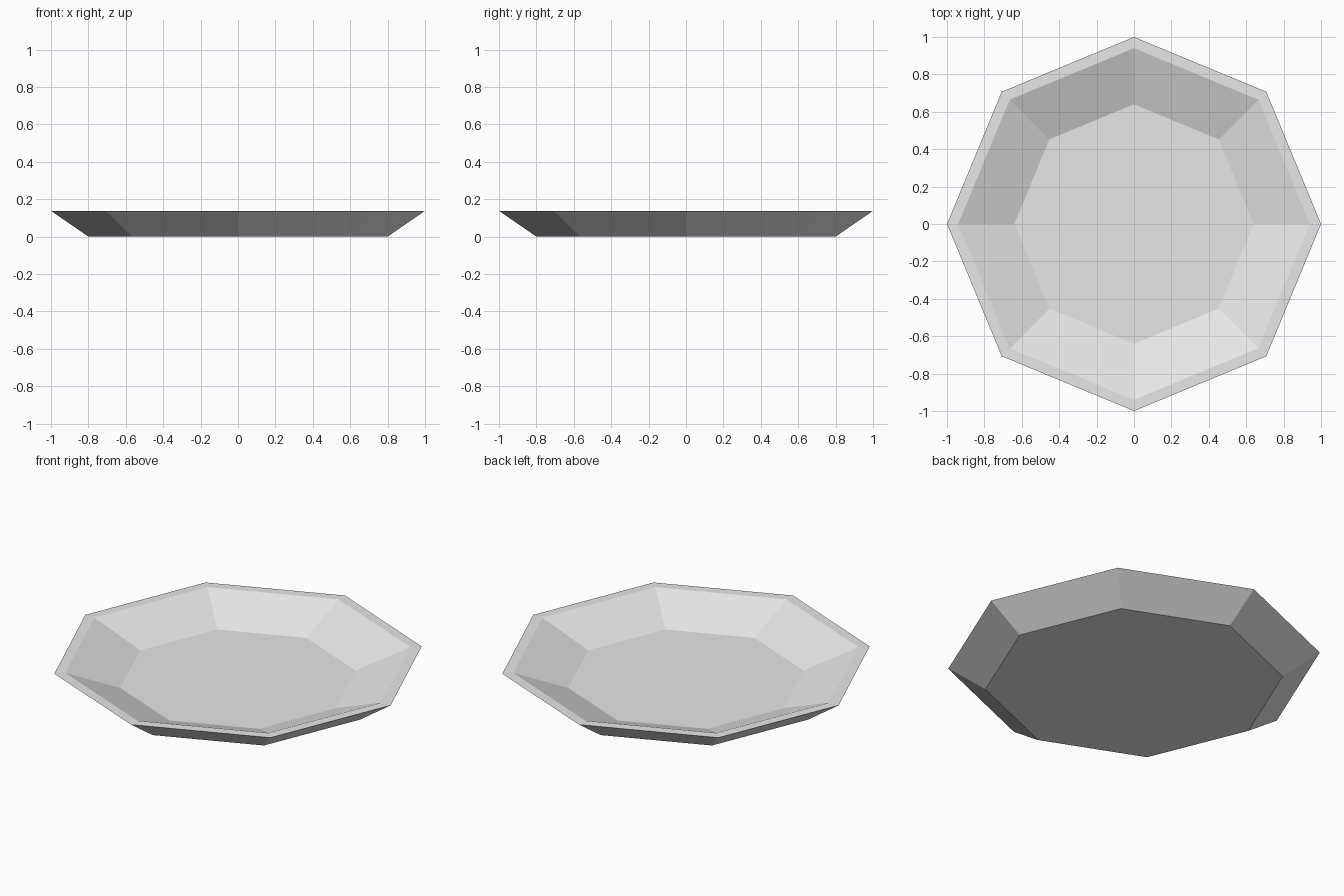
import bpy
import bmesh
from math import cos, sin, tau

cube = bpy.data.objects.get("Cube")
if cube:
    bpy.data.objects.remove(cube, do_unlink=True)

SIDES = 8

# Profile from the underside, over the rim, to the inner floor: (radius, height)
PROFILE = [(0.80, 0.0), (1.0, 0.138), (0.94, 0.138), (0.64, 0.025)]


def make_material(name, colour):
    mat = bpy.data.materials.new(name)
    mat.use_nodes = True
    mat.diffuse_color = colour
    bsdf = next(n for n in mat.node_tree.nodes if n.type == 'BSDF_PRINCIPLED')
    bsdf.inputs["Base Color"].default_value = colour
    return mat


def make_dish(name, profile, mat):
    bm = bmesh.new()
    rings = [[bm.verts.new((r * cos(tau * i / SIDES), r * sin(tau * i / SIDES), z))
              for i in range(SIDES)] for r, z in profile]
    # Sloped walls and flat rim
    for low, high in zip(rings, rings[1:]):
        for i in range(SIDES):
            j = (i + 1) % SIDES
            bm.faces.new((low[i], low[j], high[j], high[i]))
    # Underside and inner floor
    bm.faces.new(rings[0][::-1])
    bm.faces.new(rings[-1])
    bmesh.ops.recalc_face_normals(bm, faces=bm.faces)
    mesh = bpy.data.meshes.new(name)
    bm.to_mesh(mesh)
    bm.free()
    mesh.materials.append(mat)
    obj = bpy.data.objects.new(name, mesh)
    bpy.context.collection.objects.link(obj)
    return obj


# Eight-sided plate
make_dish("plate", PROFILE, make_material("light grey", (0.8, 0.8, 0.8, 1.0)))
